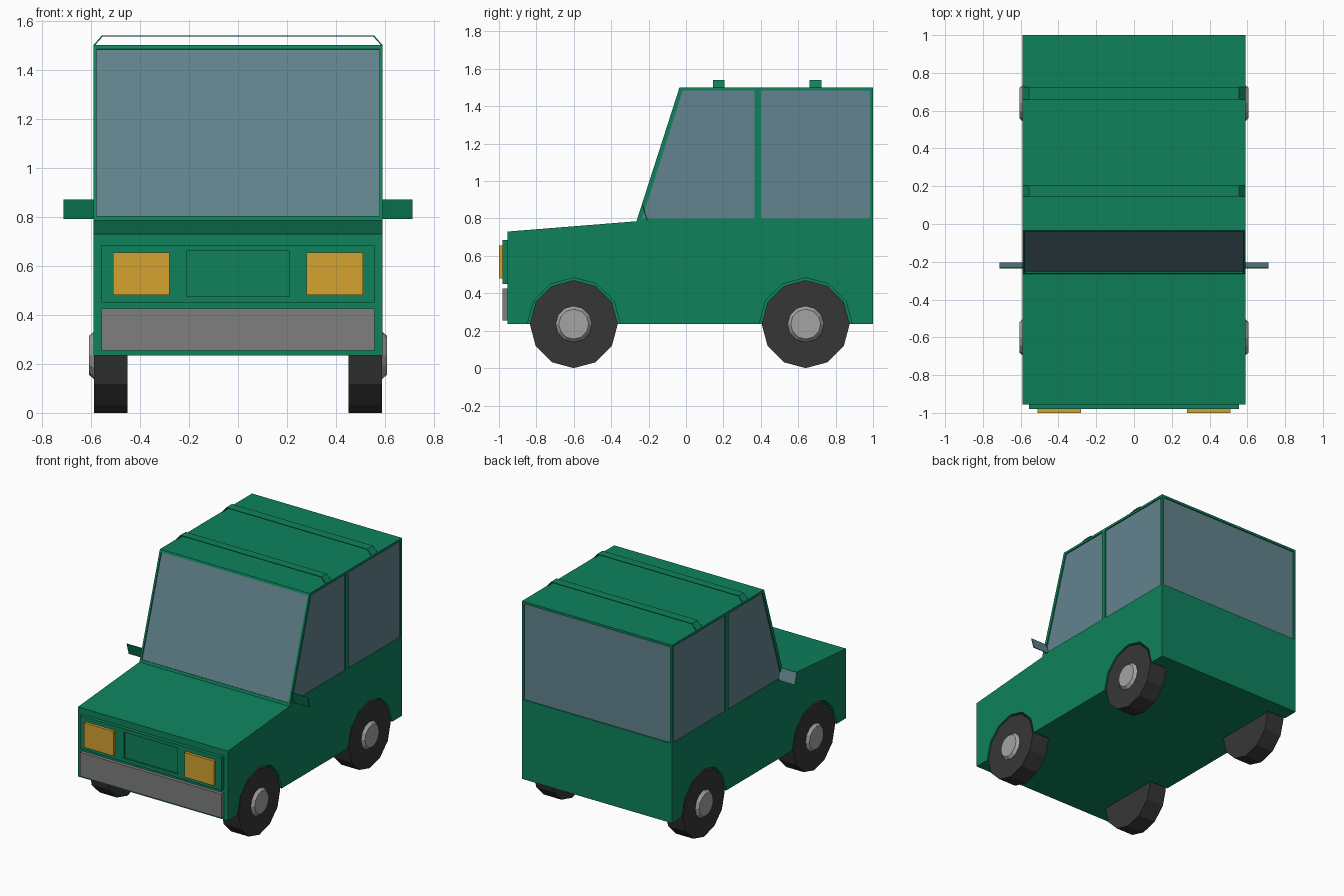
import bpy, bmesh, math
from mathutils import Matrix

if "Cube" in bpy.data.objects:
    bpy.data.objects.remove(bpy.data.objects["Cube"])


def material(name, rgb):
    m = bpy.data.materials.new(name)
    lin = [(c / 255 / 12.92) if c < 11 else ((c / 255 + 0.055) / 1.055) ** 2.4 for c in rgb]
    m.diffuse_color = (*lin, 1)
    m.use_nodes = True
    m.node_tree.nodes["Principled BSDF"].inputs["Base Color"].default_value = m.diffuse_color
    return m


GREEN = material("green paint", (14, 130, 92))
GLASS = material("blue grey glass", (98, 131, 141))
TYRE = material("black rubber", (54, 54, 54))
STEEL = material("hub grey", (164, 164, 164))
BUMPER = material("bumper grey", (126, 126, 126))
AMBER = material("amber lamp", (213, 163, 48))


def prism(bm, pts, x0, x1):
    """Extrude a (y, z) outline along x."""
    a = [bm.verts.new((x0, y, z)) for y, z in pts]
    b = [bm.verts.new((x1, y, z)) for y, z in pts]
    bm.faces.new(a)
    bm.faces.new(b)
    n = len(pts)
    for i in range(n):
        j = (i + 1) % n
        bm.faces.new((a[i], a[j], b[j], b[i]))


def finish(name, bm, *mats):
    bmesh.ops.recalc_face_normals(bm, faces=bm.faces[:])
    me = bpy.data.meshes.new(name)
    bm.to_mesh(me)
    bm.free()
    ob = bpy.data.objects.new(name, me)
    bpy.context.collection.objects.link(ob)
    for m in mats:
        me.materials.append(m)
    return ob


def solid(name, mat, *prisms):
    bm = bmesh.new()
    for p in prisms:
        prism(bm, *p)
    return finish(name, bm, mat)


def rect(y0, y1, z0, z1):
    return [(y0, z0), (y1, z0), (y1, z1), (y0, z1)]


def ring(cy, cz, r, n=12, count=12):
    return [(cy + r * math.cos(i * math.tau / n), cz + r * math.sin(i * math.tau / n))
            for i in range(count)]


def cut(target, cutter):
    mod = target.modifiers.new("cut", 'BOOLEAN')
    mod.operation = 'DIFFERENCE'
    mod.solver = 'EXACT'
    mod.object = cutter
    cutter.hide_render = True
    bpy.context.view_layer.objects.active = target
    bpy.ops.object.modifier_apply(modifier=mod.name)
    bpy.data.objects.remove(cutter)


W = 0.59             # half body width
AXLE = 0.235         # wheel centre height and radius
WHEELS = {"front": -0.60, "rear": 0.64}
SIDES = {"right": 1, "left": -1}

# Window outlines in the side plane
SIDE_WINDOWS = {
    "front": [(-0.235, 0.80), (0.365, 0.80), (0.365, 1.483), (-0.018, 1.483)],
    "rear": rect(0.40, 0.985, 0.80, 1.483),
}


def windscreen(d0, d1):
    """Slanted strip between two depths measured along the windscreen normal."""
    dy, dz = 0.23, 0.715
    length = math.hypot(dy, dz)
    ny, nz = -dz / length, dy / length

    def at(t, d):
        return (-0.265 + dy * t + ny * d, 0.785 + dz * t + nz * d)
    return [at(0.025, d0), at(0.978, d0), at(0.978, d1), at(0.025, d1)]


# Body shell
body = solid("body", GREEN, ([(-0.955, AXLE), (-0.955, 0.73), (-0.265, 0.785), (-0.035, 1.5),
                              (1.0, 1.5), (1.0, AXLE)], -W, W))

# Window recesses and wheel arches cut into the shell
cuts = [(windscreen(-0.01, 0.03), -0.577, 0.577), (rect(0.99, 1.03, 0.80, 1.483), -0.575, 0.575)]
for s in SIDES.values():
    for outline in SIDE_WINDOWS.values():
        cuts.append((outline, s * 0.58, s * 0.63))
    for y in WHEELS.values():
        arch = ring(y, AXLE, 0.248, 12, 7) + [(y - 0.248, 0.1), (y + 0.248, 0.1)]
        cuts.append((arch, s * 0.445, s * 0.63))
cut(body, solid("body_cutter", GREEN, *cuts))

# Glass plates on the recess floors
solid("windscreen_glass", GLASS, (windscreen(-0.014, -0.008), -0.577, 0.577))
solid("rear_glass", GLASS, (rect(0.986, 0.992, 0.80, 1.483), -0.575, 0.575))
for side, s in SIDES.items():
    for place, outline in SIDE_WINDOWS.items():
        solid(f"{place}_{side}_window", GLASS, (outline, s * 0.576, s * 0.582))

# Wheels with chamfered hub caps
for side, s in SIDES.items():
    for place, y in WHEELS.items():
        solid(f"{place}_{side}_tyre", TYRE, (ring(y, AXLE, AXLE), s * 0.45, s * 0.588))
        bm = bmesh.new()
        turn = Matrix.Rotation(s * math.pi / 2, 4, 'Y')
        bmesh.ops.create_cone(bm, cap_ends=True, segments=12, radius1=0.098, radius2=0.08,
                              depth=0.02, matrix=Matrix.Translation((s * 0.597, y, AXLE)) @ turn)
        finish(f"{place}_{side}_hub", bm, STEEL)

# Front panel with recessed grille, lamps and bumper
panel = solid("front_panel", GREEN, (rect(-0.98, -0.95, 0.45, 0.685), -0.557, 0.557))
cut(panel, solid("grille_cutter", GREEN, (rect(-1.0, -0.968, 0.475, 0.66), -0.21, 0.21)))
solid("bumper", BUMPER, (rect(-0.98, -0.95, 0.255, 0.425), -0.557, 0.557))
for side, s in SIDES.items():
    solid(f"{side}_headlamp", AMBER, (rect(-1.0, -0.975, 0.48, 0.655), s * 0.28, s * 0.51))

# Roof bars: thin strips bent down at both ends
for place, y0, y1 in (("front", 0.145, 0.205), ("rear", 0.66, 0.725)):
    path = [(-0.59, 1.5), (-0.555, 1.54), (0.555, 1.54), (0.59, 1.5),
            (0.583, 1.5), (0.552, 1.535), (-0.552, 1.535), (-0.583, 1.5)]
    bm = bmesh.new()
    a = [bm.verts.new((x, y0, z)) for x, z in path]
    b = [bm.verts.new((x, y1, z)) for x, z in path]
    for i in range(8):
        j = (i + 1) % 8
        bm.faces.new((a[i], a[j], b[j], b[i]))
    for v in (a, b):
        for i, j in ((0, 7), (1, 6), (2, 5)):
            k, m = i + 1, j - 1
            bm.faces.new((v[i], v[k], v[m], v[j]))
    finish(f"{place}_roof_bar", bm, GREEN)

# Door mirrors: tilted plates, green in front and glass behind
for side, s in SIDES.items():
    bm = bmesh.new()
    prism(bm, [(-0.235, 0.87), (-0.229, 0.87), (-0.205, 0.79), (-0.211, 0.79)], s * 0.58, s * 0.712)
    mirror = finish(f"{side}_mirror", bm, GREEN, GLASS)
    for p in mirror.data.polygons:
        p.material_index = 1 if p.normal.y > 0.5 else 0
